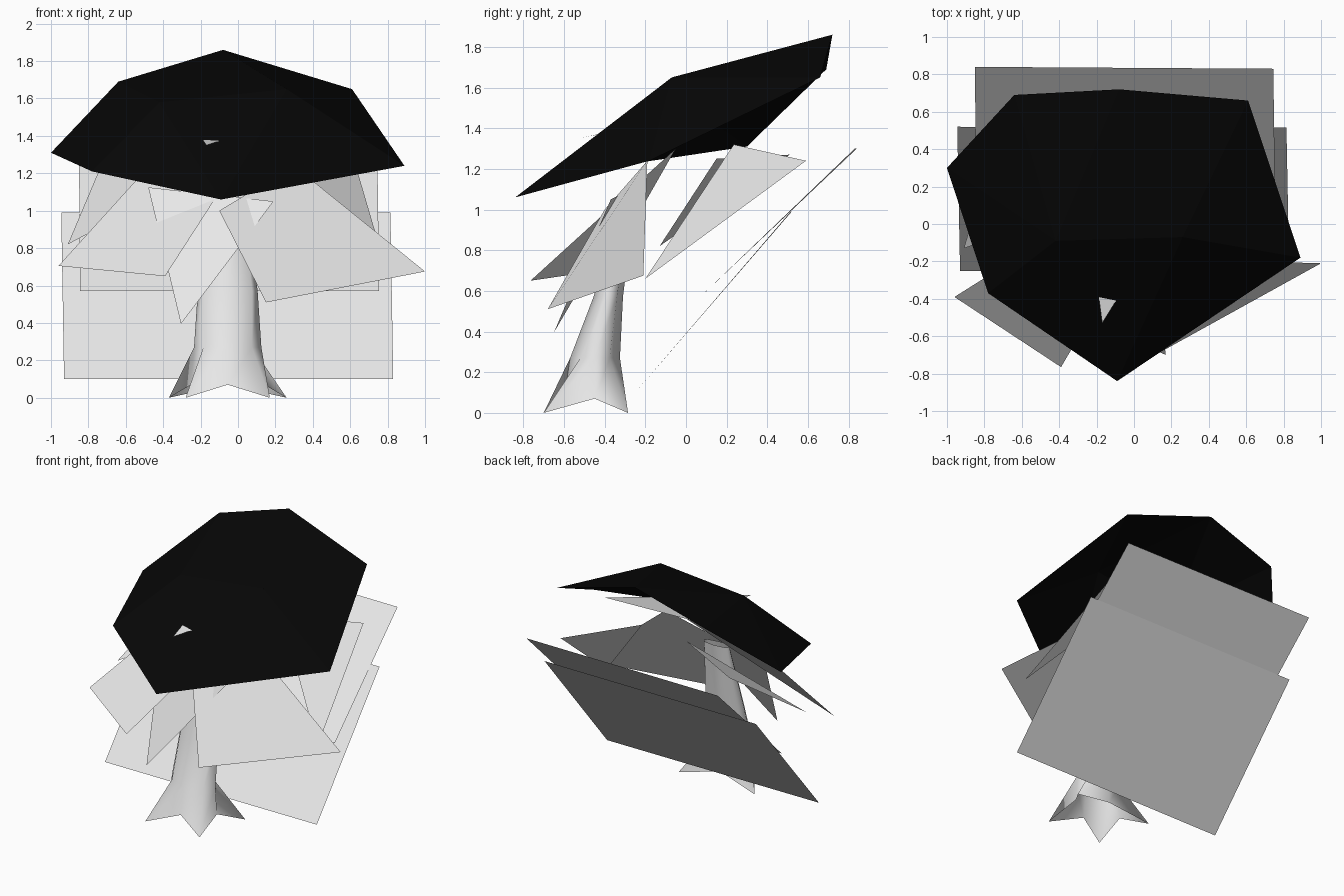
import bpy

if "Cube" in bpy.data.objects:
    bpy.data.objects.remove(bpy.data.objects["Cube"])

def material(name, v):
    m = bpy.data.materials.new(name)
    m.diffuse_color = (v, v, v, 1)
    m.use_nodes = True
    m.node_tree.nodes["Principled BSDF"].inputs["Base Color"].default_value = m.diffuse_color
    return m

GREY = material("pale grey", 0.8)
BLACK = material("black", 0.002)

def build(name, verts, faces, mat, smooth=False):
    me = bpy.data.meshes.new(name)
    me.from_pydata(verts, [], faces)
    me.materials.append(mat)
    ob = bpy.data.objects.new(name, me)
    bpy.context.collection.objects.link(ob)
    if smooth:
        for p in me.polygons:
            p.use_smooth = True
    return ob

def card(name, *pts):
    return build(name, pts, [tuple(range(len(pts)))], GREY)

# Trunk: four pointed roots rising into a flattened, leaning stem
def ring(xl, xr, yf, yb, z, bulge):
    cx, cy = (xl + xr) / 2, (yf + yb) / 2
    b = bulge
    return [(xl + b, yf + b, z), (cx, yf, z), (xr - b, yf + b, z), (xr, cy, z),
            (xr - b, yb - b, z), (cx, yb, z), (xl + b, yb - b, z), (xl, cy, z)]

roots = [(-.28, -.70, 0), (-.055, -.60, .07), (.17, -.70, 0), (.14, -.45, .07),
         (.26, -.285, 0), (-.055, -.33, .07), (-.37, -.285, 0), (-.25, -.45, .07)]
rings = [roots,
         ring(-.235, .125, -.57, -.325, .27, .05),
         ring(-.215, .105, -.455, -.31, .57, .03),
         ring(-.16, .05, -.32, -.25, 1.05, .015)]
verts = [v for r in rings for v in r]
faces = [(8*k + i, 8*k + (i + 1) % 8, 8*k + 8 + (i + 1) % 8, 8*k + 8 + i)
         for k in range(len(rings) - 1) for i in range(8)]
build("trunk", verts, faces, GREY, True)

# Canopy: open seven-sided dome with a short ridge on top
rim = [(-1, .30, 1.31), (-.64, .69, 1.69), (-.08, .72, 1.86), (.61, .66, 1.65),
       (.89, -.18, 1.24), (-.09, -.84, 1.06), (-.78, -.37, 1.21)]
ridge = [(.26, -.07, 1.65), (-.42, -.09, 1.58)]
build("canopy", rim + ridge,
      [(8, 6, 0), (8, 0, 1), (8, 1, 2), (8, 2, 7), (7, 2, 3), (7, 3, 4),
       (7, 4, 5), (7, 5, 8), (8, 5, 6)], BLACK)

# Hanging leaf cards under the canopy
card("right_front_leaf", (.15, -.68, .51), (1, -.21, .675), (.30, -.19, 1.24), (-.10, -.40, 1.0))
card("left_front_leaf", (-.96, -.39, .705), (-.39, -.765, .65), (.03, -.05, 1.30), (-.42, -.05, 1.30))
card("centre_leaf", (-.305, -.65, .395), (.19, -.37, 1.05), (-.48, -.22, 1.125))
card("right_back_leaf", (.80, -.20, .66), (.63, .59, 1.24), (.20, .235, 1.32))
card("left_back_leaf", (-.91, -.13, .82), (-.10, .15, 1.25), (-.72, .51, 1.27))
card("top_leaf", (-.17, -.53, 1.35), (.40, .39, 1.53), (-.29, .37, 1.54))

# Two large slanted sheets behind the trunk
card("lower_sheet", (-.93, -.25, .10), (.83, -.25, .10), (.815, .515, .99), (-.945, .52, .99))
card("upper_sheet", (-.845, .07, .57), (.755, .07, .57), (.745, .83, 1.30), (-.85, .84, 1.30))
